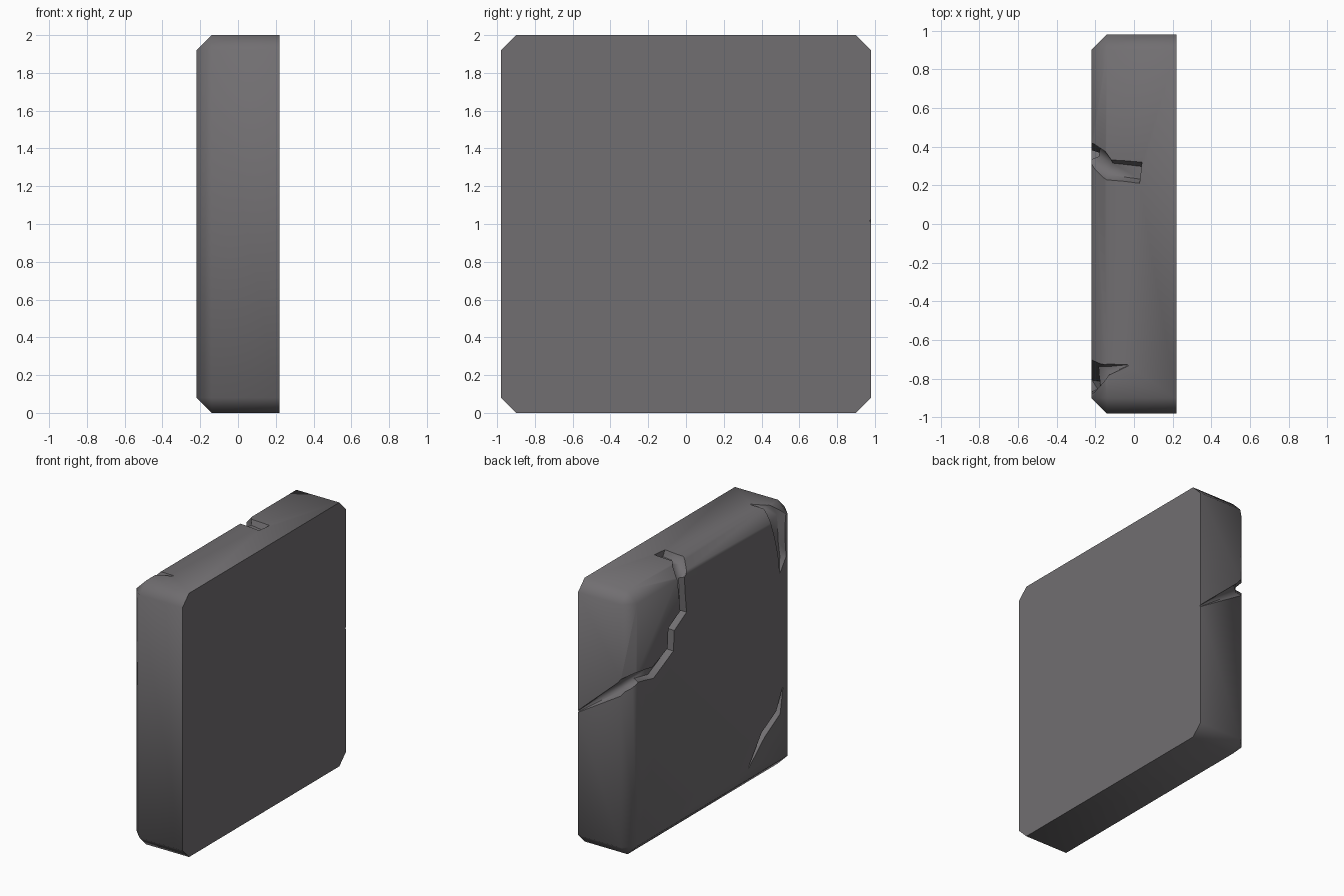
import bpy, bmesh, math
from mathutils import Vector, Matrix

if "Cube" in bpy.data.objects:
    bpy.data.objects.remove(bpy.data.objects["Cube"])

stone = bpy.data.materials.new("dark grey stone")
stone.diffuse_color = (0.165, 0.157, 0.165, 1)
stone.use_nodes = True
stone.node_tree.nodes["Principled BSDF"].inputs["Base Color"].default_value = stone.diffuse_color


def make_object(name, bm):
    bmesh.ops.recalc_face_normals(bm, faces=bm.faces)
    me = bpy.data.meshes.new(name)
    bm.to_mesh(me)
    bm.free()
    ob = bpy.data.objects.new(name, me)
    bpy.context.collection.objects.link(ob)
    me.materials.append(stone)
    return ob


# Slab: box bevelled everywhere except around its flat back (+x)
bm = bmesh.new()
bmesh.ops.create_cube(bm, size=1, matrix=Matrix.Translation((0, 0, 1)) @ Matrix.Diagonal((0.44, 1.96, 2, 1)))
edges = [e for e in bm.edges if not all(v.co.x > 0 for v in e.verts)]
bmesh.ops.bevel(bm, geom=edges, offset=0.08, offset_type='OFFSET', segments=1, profile=0.5, affect='EDGES')
slab = make_object("stone_slab", bm)


def groove(name, points):
    """Crack cutter: trapezoid section swept along (position, normal, half width, depth)."""
    bm = bmesh.new()
    pos = [Vector(p[0]) for p in points]
    rings = []
    for i, (p, n, w, d) in enumerate(points):
        n = Vector(n).normalized()
        t = Vector((0, 0, 0))
        if i > 0:
            t += (pos[i] - pos[i - 1]).normalized()
        if i < len(pos) - 1:
            t += (pos[i + 1] - pos[i]).normalized()
        side = n.cross(t).normalized()
        section = [(-1.4 * w, d), (1.4 * w, d), (0.6 * w, -d), (-0.6 * w, -d)]
        rings.append([bm.verts.new(pos[i] + side * a + n * b) for a, b in section])
    for r, s in zip(rings, rings[1:]):
        for k in range(4):
            bm.faces.new((r[k], r[(k + 1) % 4], s[(k + 1) % 4], s[k]))
    bm.faces.new(rings[0])
    bm.faces.new(rings[-1])
    bmesh.ops.triangulate(bm, faces=bm.faces)
    ob = make_object(name, bm)
    ob.hide_render = True
    return ob


UP, FACE, SIDE = (0, 0, 1), (-1, 0, 0), (0, 1, 0)
TOP_A, TOP_B = (-0.38, 0, 0.92), (-0.92, 0, 0.38)
SIDE_A, SIDE_B = (-0.92, 0.38, 0), (-0.38, 0.92, 0)
X = -0.22

# Long crack from the top, across the face, to the +y side
long_crack = groove("long_crack_cutter", [
    ((0.035, 0.265, 2.0), UP, 0.055, 0.045),
    ((-0.14, 0.285, 2.0), TOP_A, 0.055, 0.045),
    ((X, 0.375, 1.92), TOP_B, 0.045, 0.045),
    ((X, 0.345, 1.65), FACE, 0.042, 0.045),
    ((X, 0.49, 1.57), FACE, 0.042, 0.045),
    ((X, 0.50, 1.42), FACE, 0.042, 0.045),
    ((X, 0.71, 1.325), FACE, 0.045, 0.045),
    ((X, 0.90, 1.36), SIDE_A, 0.04, 0.045),
    ((-0.14, 0.98, 1.29), SIDE_B, 0.045, 0.04),
    ((0.24, 0.98, 1.0), SIDE, 0.004, 0.004),
])

# Chipped wedge near the top -y corner
corner_chip = groove("corner_chip_cutter", [
    ((-0.03, -0.73, 2.0), UP, 0.004, 0.004),
    ((-0.14, -0.755, 2.0), TOP_A, 0.03, 0.03),
    ((X, -0.79, 1.92), TOP_B, 0.09, 0.045),
    ((X, -0.825, 1.70), FACE, 0.05, 0.045),
    ((X, -0.84, 1.60), FACE, 0.045, 0.04),
    ((X, -0.81, 1.50), FACE, 0.004, 0.006),
])

# Short crack in the low -y corner
low_crack = groove("low_crack_cutter", [
    ((X, -0.434, 0.165), FACE, 0.003, 0.004),
    ((X, -0.61, 0.35), FACE, 0.03, 0.035),
    ((X, -0.79, 0.45), FACE, 0.03, 0.035),
    ((X, -0.845, 0.62), FACE, 0.003, 0.004),
])

# Cut the cracks, then remove the cutters
bpy.context.view_layer.objects.active = slab
slab.select_set(True)
for cutter in (long_crack, corner_chip, low_crack):
    mod = slab.modifiers.new(cutter.name, 'BOOLEAN')
    mod.operation = 'DIFFERENCE'
    mod.solver = 'EXACT'
    mod.object = cutter
    bpy.ops.object.modifier_apply(modifier=mod.name)
    bpy.data.objects.remove(cutter)

bpy.ops.object.shade_smooth_by_angle(angle=math.radians(48))
